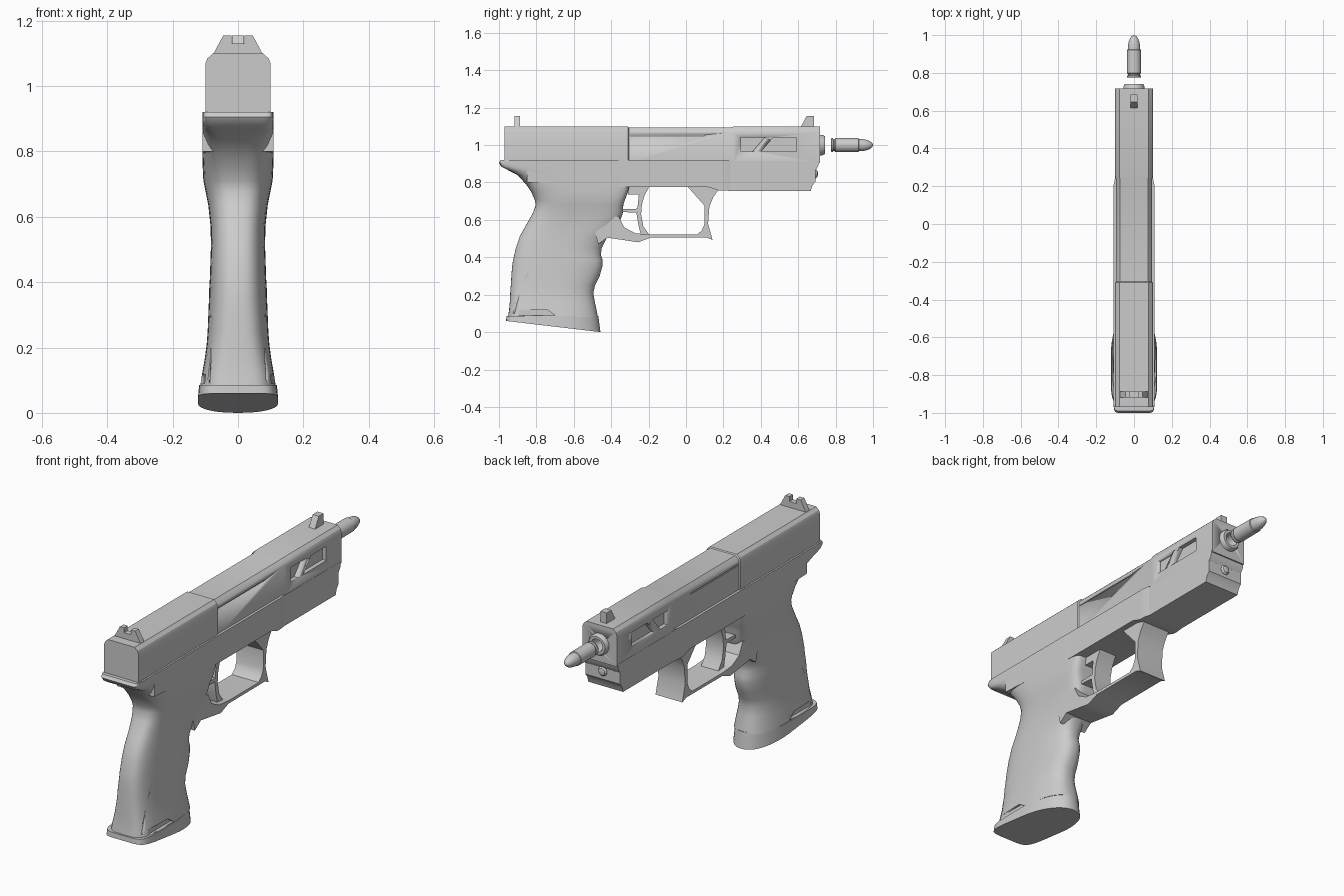
import bpy, bmesh, math


def finish(name, bm, angle=32):
    bmesh.ops.recalc_face_normals(bm, faces=bm.faces)
    me = bpy.data.meshes.new(name)
    bm.to_mesh(me)
    bm.free()
    ob = bpy.data.objects.new(name, me)
    bpy.context.collection.objects.link(ob)
    me.polygons.foreach_set("use_smooth", [True] * len(me.polygons))
    me.set_sharp_from_angle(angle=math.radians(angle))
    return ob


def loft(name, rings, angle=32):
    """Skin a list of equal-length closed rings and cap the ends."""
    bm = bmesh.new()
    vs = [[bm.verts.new(p) for p in r] for r in rings]
    n = len(rings[0])
    for a, b in zip(vs, vs[1:]):
        for i in range(n):
            j = (i + 1) % n
            bm.faces.new((a[i], a[j], b[j], b[i]))
    bm.faces.new(vs[0])
    bm.faces.new(vs[-1])
    return finish(name, bm, angle)


def side_plate(name, pts, x0, x1):
    """Extrude a (y, z) profile across x."""
    return loft(name, [[(x, y, z) for y, z in pts] for x in (x0, x1)])


def lathe(name, prof, z, n=32, closed=False):
    """Spin (radius, y) points about a lengthwise axis at height z."""
    rings = [[(r * math.cos(2 * math.pi * i / n), y, z + r * math.sin(2 * math.pi * i / n))
              for i in range(n)] for r, y in prof]
    return loft(name, rings)


def cut(target, cutters):
    for c in cutters:
        m = target.modifiers.new("cut", 'BOOLEAN')
        m.object, m.operation, m.solver = c, 'DIFFERENCE', 'EXACT'
        bpy.context.view_layer.objects.active = target
        bpy.ops.object.modifier_apply(modifier=m.name)
        bpy.data.objects.remove(c)


def both_sides(pts, inner, outer=0.2):
    return [side_plate("cutter", pts, s * inner, s * outer) for s in (-1, 1)]


def oval(yb, yf, w, nb, nf, zfun, n=48):
    """Horizontal squared-off oval from back yb to front yf, half width w."""
    c, h, out = (yb + yf) / 2, (yf - yb) / 2, []
    for i in range(n):
        t = 2 * math.pi * (i + 0.5) / n
        s, k = math.sin(t), math.cos(t)
        e = 2 / (nf if k > 0 else nb)
        y = c + h * math.copysign(abs(k) ** e, k)
        out.append((w * math.copysign(abs(s) ** e, s), y, zfun(y)))
    return out


# Slide, with the middle section stepped in slightly
def slide_ring(y, d):
    half = [(0.1 - d, 0.905), (0.1 - d, 1.068), (0.094 - d, 1.084 - d), (0.078 - d, 1.099 - d)]
    return [(x, y, z) for x, z in half] + [(-x, y, z) for x, z in reversed(half)]


slide = loft("slide", [slide_ring(y, d) for y, d in (
    (-0.97, 0), (-0.31, 0), (-0.305, 0.005), (0.235, 0.005), (0.255, 0), (0.717, 0))], 25)
cut(slide,
    both_sides([(0.295, 0.965), (0.355, 0.965), (0.42, 1.04), (0.295, 1.04)], 0.078)
    + both_sides([(0.4, 0.965), (0.59, 0.965), (0.59, 1.04), (0.465, 1.04)], 0.078)
    + both_sides([(-0.3, 1.048), (0.1, 1.048), (0.1, 1.054), (-0.3, 1.054)], 0.09)
    + [lathe("cutter", [(0.032, 0.55), (0.032, 0.8)], 1.0)])

# Sights
rear = [(-0.08, 1.09), (0.08, 1.09), (0.045, 1.155), (0.02, 1.155), (0.02, 1.13),
        (-0.02, 1.13), (-0.02, 1.155), (-0.045, 1.155)]
loft("rear_sight", [[(x, y, z) for x, z in rear] for y in (-0.918, -0.888)])
side_plate("front_sight", [(0.61, 1.09), (0.645, 1.155), (0.685, 1.155), (0.685, 1.09)], -0.018, 0.018)

# Muzzle ring, guide rod and cartridge
lathe("muzzle_ring", [(0.032, 0.6), (0.055, 0.6), (0.055, 0.73), (0.048, 0.742), (0.034, 0.742), (0.032, 0.735), (0.03, 0.62)], 1.0)
lathe("guide_rod", [(0.025, 0.66), (0.025, 0.693), (0.018, 0.702), (0.006, 0.705)], 0.847, 20)
lathe("cartridge", [(0.034, 0.775), (0.037, 0.778), (0.037, 0.785), (0.031, 0.788), (0.031, 0.793),
                    (0.038, 0.8), (0.037, 0.922), (0.033, 0.924), (0.032, 0.945), (0.028, 0.965),
                    (0.022, 0.981), (0.013, 0.994), (0.003, 1.0)], 1.0)

# Dust cover below the barrel
side_plate("dust_cover", [(0.235, 0.755), (0.667, 0.755), (0.676, 0.785), (0.692, 0.805), (0.692, 0.865),
                          (0.706, 0.885), (0.712, 0.915), (0.235, 0.915)], -0.101, 0.101)

# Frame block, tapering into the dust cover
loft("frame", [[(sx * w, y, z) for sx, z in ((-1, zb), (1, zb), (1, 0.92), (-1, 0.92))]
               for y, w, zb in ((-0.85, 0.108, 0.8), (-0.36, 0.108, 0.775), (0.12, 0.108, 0.775),
                                (0.175, 0.108, 0.757), (0.205, 0.108, 0.757), (0.236, 0.102, 0.755))])

# Trigger guard
side_plate("trigger_guard", [
    (0.21, 0.765), (0.17, 0.757), (0.145, 0.72), (0.125, 0.67), (0.118, 0.58), (0.142, 0.493),
    (0.11, 0.506), (-0.19, 0.505), (-0.255, 0.48), (-0.32, 0.49), (-0.42, 0.505), (-0.47, 0.47),
    (-0.5, 0.6), (-0.36, 0.62), (-0.33, 0.56), (-0.27, 0.528), (-0.19, 0.521), (0.06, 0.521),
    (0.085, 0.545), (0.1, 0.58), (0.1, 0.675), (0.01, 0.776), (0.02, 0.8), (0.21, 0.8)], -0.078, 0.078)

# Trigger blade and its brace
side_plate("trigger", [
    (-0.19, 0.79), (-0.222, 0.73), (-0.236, 0.68), (-0.24, 0.63), (-0.228, 0.565), (-0.19, 0.512),
    (-0.24, 0.515), (-0.254, 0.57), (-0.264, 0.63), (-0.258, 0.68), (-0.252, 0.735), (-0.31, 0.735),
    (-0.31, 0.79)], -0.05, 0.05)
side_plate("trigger_brace", [(-0.36, 0.643), (-0.25, 0.638), (-0.25, 0.66), (-0.36, 0.657)], -0.05, 0.05)

# Grip: height, back, front, half width, back squareness, front squareness
rows = [
    (0.08, -0.952, -0.47, 0.116, 4, 2.5), (0.12, -0.946, -0.478, 0.11, 4, 2.5),
    (0.165, -0.942, -0.488, 0.102, 3.6, 2.5), (0.21, -0.94, -0.495, 0.096, 3.4, 2.5),
    (0.25, -0.937, -0.486, 0.093, 3.2, 2.5), (0.30, -0.934, -0.461, 0.091, 3.2, 2.5),
    (0.35, -0.93, -0.447, 0.089, 3, 2.5), (0.385, -0.925, -0.446, 0.088, 3, 2.5),
    (0.415, -0.918, -0.455, 0.086, 3, 2.5), (0.45, -0.91, -0.45, 0.085, 3, 2.6),
    (0.51, -0.89, -0.42, 0.083, 3, 3), (0.57, -0.857, -0.36, 0.084, 3, 4),
    (0.635, -0.82, -0.338, 0.091, 3, 5), (0.68, -0.804, -0.335, 0.1, 3, 6),
    (0.71, -0.81, -0.325, 0.106, 3, 7), (0.75, -0.828, -0.31, 0.108, 3.4, 8),
    (0.79, -0.855, -0.3, 0.109, 4, 10), (0.84, -0.902, -0.3, 0.109, 5, 12),
    (0.865, -0.95, -0.3, 0.109, 7, 12), (0.885, -0.988, -0.3, 0.109, 12, 12),
    (0.905, -1.0, -0.3, 0.109, 16, 12), (0.92, -0.99, -0.3, 0.109, 16, 12)]
grip = loft("grip", [oval(b, f, w, nb, nf, lambda y, z=z: z) for z, b, f, w, nb, nf in rows], 40)
cut(grip,
    both_sides([(-0.895, 0.09), (-0.70, 0.09), (-0.74, 0.118), (-0.89, 0.118)], 0.1)
    + both_sides([(-0.925, 0.1), (-0.885, 0.24), (-0.855, 0.3), (-0.849, 0.297), (-0.879, 0.238), (-0.918, 0.1)], 0.082))

# Sloped base plate
slope = lambda y: 0.06 - (y + 0.965) * 0.06 / 0.51
loft("base_plate", [oval(-0.962, -0.457, 0.123, 6, 2.2, slope),
                    oval(-0.96, -0.468, 0.119, 6, 2.2, lambda y: 0.086)])
